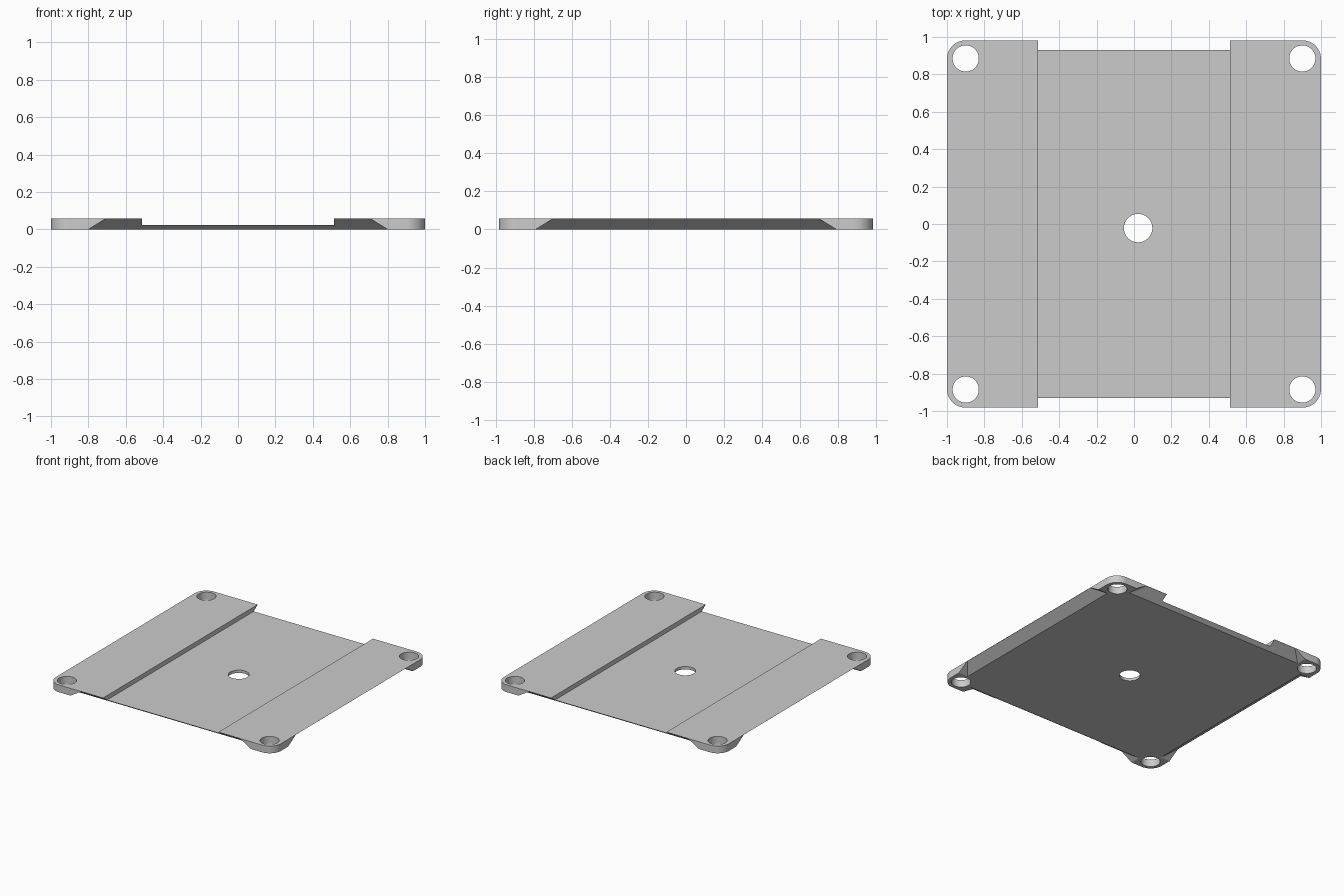
import bpy, bmesh
from math import pi, sin, cos

HX, HY, H = 1.0, 0.982, 0.058      # half width, half depth, thickness
FLOOR = 0.0225                     # height of the channel floor

cube = bpy.data.objects.get("Cube")
if cube:
    bpy.data.objects.remove(cube, do_unlink=True)

grey = bpy.data.materials.new("plain grey")
grey.use_nodes = True
colour = (0.6, 0.6, 0.6, 1)
grey.diffuse_color = colour
grey.node_tree.nodes["Principled BSDF"].inputs["Base Color"].default_value = colour


def loft(name, bottom, top, z0, z1):
    """Solid between two outlines with the same number of points."""
    bm = bmesh.new()
    low = [bm.verts.new((x, y, z0)) for x, y in bottom]
    high = [bm.verts.new((x, y, z1)) for x, y in top]
    bm.faces.new(low)
    bm.faces.new(high)
    n = len(low)
    for i in range(n):
        j = (i + 1) % n
        bm.faces.new((low[i], low[j], high[j], high[i]))
    bmesh.ops.recalc_face_normals(bm, faces=bm.faces)
    mesh = bpy.data.meshes.new(name)
    bm.to_mesh(mesh)
    bm.free()
    mesh.materials.append(grey)
    obj = bpy.data.objects.new(name, mesh)
    bpy.context.collection.objects.link(obj)
    return obj


def arc(cx, cy, r, start, sweep, n):
    angles = [start + sweep * i / n for i in range(n + 1)]
    return [(cx + r * cos(a), cy + r * sin(a)) for a in angles]


def rect(x0, x1, y0, y1):
    return [(x0, y0), (x1, y0), (x1, y1), (x0, y1)]


# Plate with rounded corners
R = 0.1
outline = []
for k, (sx, sy) in enumerate([(1, 1), (-1, 1), (-1, -1), (1, -1)]):
    outline += arc(sx * (HX - R), sy * (HY - R), R, k * pi / 2, pi / 2, 16)
plate = loft("mounting_plate", outline, outline, 0, H)

# Shallow channel running front to back
channel = rect(-0.512, 0.512, -1.2, 1.2)
cutters = [loft("channel_cutter", channel, channel, FLOOR, 0.2)]

# Holes: one off-centre, one in each corner
holes = [(0.022, -0.022, 0.076)]
holes += [(sx * 0.9, sy * 0.885, 0.07) for sx in (-1, 1) for sy in (-1, 1)]
for x, y, r in holes:
    ring = arc(x, y, r, 0, 2 * pi, 48)[:-1]
    cutters.append(loft("hole_cutter", ring, ring, -0.1, 0.2))

# Sloped undercuts along each edge, leaving a foot at every corner
def undercut(edge, foot, turn):
    def outline_at(z):
        t = z / H
        half = foot - 0.095 * t
        inner = edge - 0.082 * (1 - t) - 0.001
        pts = rect(-half, half, inner, 1.3)
        for _ in range(turn):
            pts = [(-y, x) for x, y in pts]
        return pts
    return loft("undercut_cutter", outline_at(-0.01), outline_at(H * 0.995), -0.01, H * 0.995)


for turn in range(4):
    edge, foot = (HY, 0.8) if turn % 2 == 0 else (HX, 0.79)
    cutters.append(undercut(edge, foot, turn))

for c in cutters:
    mod = plate.modifiers.new(c.name, "BOOLEAN")
    mod.operation = "DIFFERENCE"
    mod.solver = "EXACT"
    mod.object = c

# Apply the cuts, then remove the cutters
bpy.ops.object.select_all(action="DESELECT")
plate.select_set(True)
bpy.context.view_layer.objects.active = plate
for mod in list(plate.modifiers):
    bpy.ops.object.modifier_apply(modifier=mod.name)
for c in cutters:
    bpy.data.objects.remove(c, do_unlink=True)
bpy.ops.object.shade_smooth_by_angle(angle=pi / 6)
